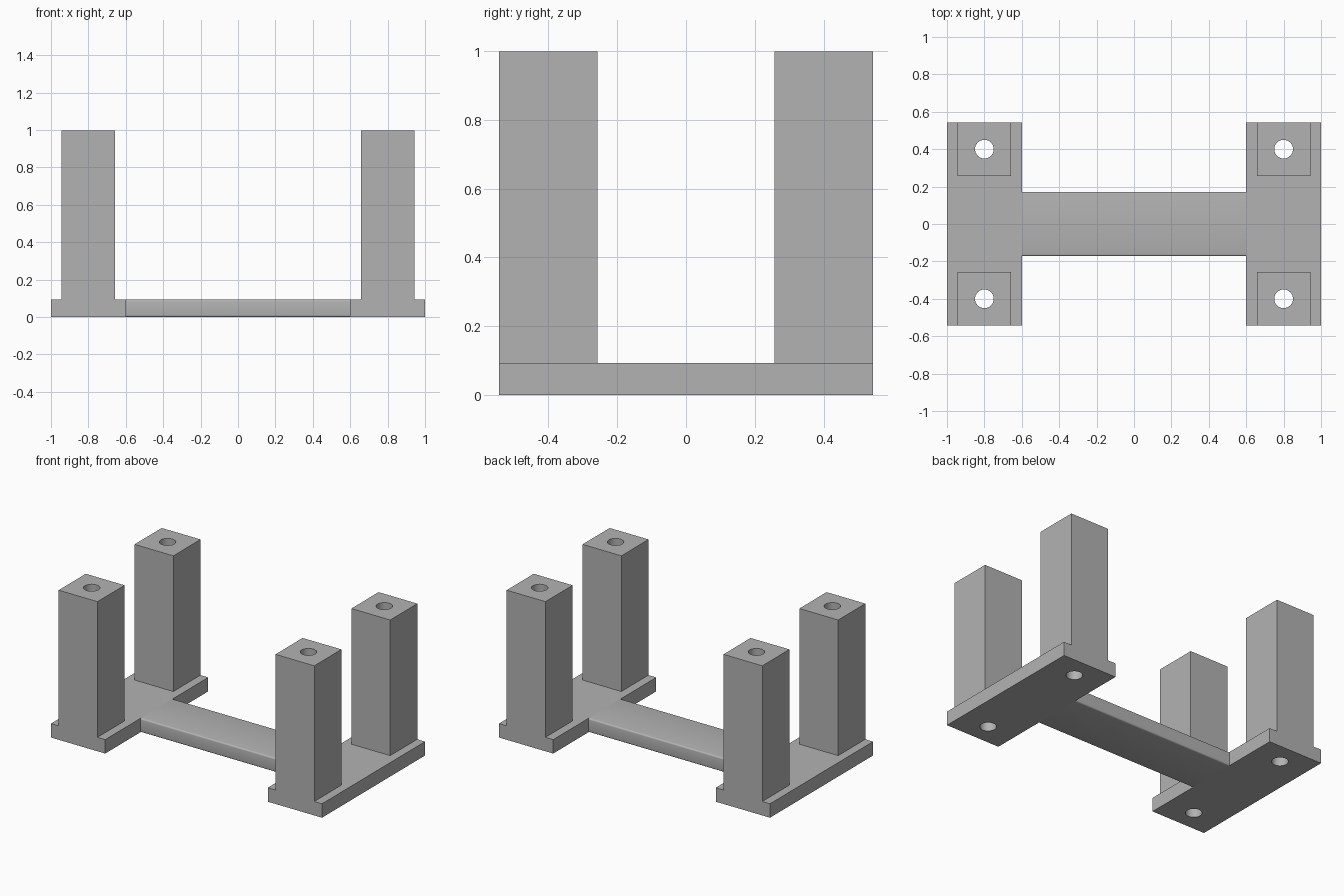
import bpy
import bmesh
import math
from mathutils import Matrix, Vector

default = bpy.data.objects.get("Cube")
if default:
    bpy.data.objects.remove(default, do_unlink=True)

# Overall sizes
PLATE_TOP = 0.093
POST_TOP = 0.998
HALF_DEPTH = 0.543
POST_HALF = 0.143
BAR_HALF = 0.172
HOLE_RADIUS = 0.05

grey = bpy.data.materials.new("plain grey")
grey.use_nodes = True
grey.diffuse_color = (0.45, 0.45, 0.45, 1)
grey.node_tree.nodes["Principled BSDF"].inputs["Base Color"].default_value = (0.45, 0.45, 0.45, 1)


def add_object(name, bm):
    mesh = bpy.data.meshes.new(name)
    bm.to_mesh(mesh)
    bm.free()
    mesh.materials.append(grey)
    obj = bpy.data.objects.new(name, mesh)
    bpy.context.collection.objects.link(obj)
    return obj


def box(low, high):
    low, high = Vector(low), Vector(high)
    bm = bmesh.new()
    bmesh.ops.create_cube(bm, size=1, matrix=Matrix.Translation((low + high) / 2)
                          @ Matrix.Diagonal((*(high - low), 1)))
    return bm


def select_only(obj):
    bpy.ops.object.select_all(action="DESELECT")
    obj.select_set(True)
    bpy.context.view_layer.objects.active = obj


def combine(obj, tool, operation):
    """Apply a boolean and discard the tool object."""
    tool.hide_render = True
    mod = obj.modifiers.new("combine", "BOOLEAN")
    mod.operation = operation
    mod.solver = "EXACT"
    mod.object = tool
    select_only(obj)
    bpy.ops.object.modifier_apply(modifier=mod.name)
    bpy.data.objects.remove(tool, do_unlink=True)


# End frames: a base plate with two upright posts, drilled right through
for side, label in ((1, "left"), (-1, "right")):
    x = 0.8 * side
    frame = add_object(label + "_end_frame",
                       box((x - 0.2, -HALF_DEPTH, 0), (x + 0.2, HALF_DEPTH, PLATE_TOP)))
    for end in (1, -1):
        y = end * (HALF_DEPTH - POST_HALF)
        post = add_object("post", box((x - POST_HALF, y - POST_HALF, PLATE_TOP / 2),
                                      (x + POST_HALF, y + POST_HALF, POST_TOP)))
        combine(frame, post, "UNION")
    for end in (1, -1):
        y = end * (HALF_DEPTH - POST_HALF)
        bm = bmesh.new()
        bmesh.ops.create_cone(bm, cap_ends=True, segments=32, radius1=HOLE_RADIUS,
                              radius2=HOLE_RADIUS, depth=2,
                              matrix=Matrix.Translation((x, y, 0.5)))
        combine(frame, add_object("hole_cutter", bm), "DIFFERENCE")
    select_only(frame)
    bpy.ops.object.shade_smooth_by_angle(angle=math.radians(30))

# Cross bar with softly rounded long edges
bm = box((-0.6, -BAR_HALF, 0), (0.6, BAR_HALF, PLATE_TOP))
long_edges = [e for e in bm.edges if abs(e.verts[0].co.x - e.verts[1].co.x) > 1]
bmesh.ops.bevel(bm, geom=long_edges, offset=0.01, segments=4, profile=0.5,
                affect="EDGES")
bar = add_object("cross_bar", bm)
select_only(bar)
bpy.ops.object.shade_smooth_by_angle(angle=math.radians(30))
